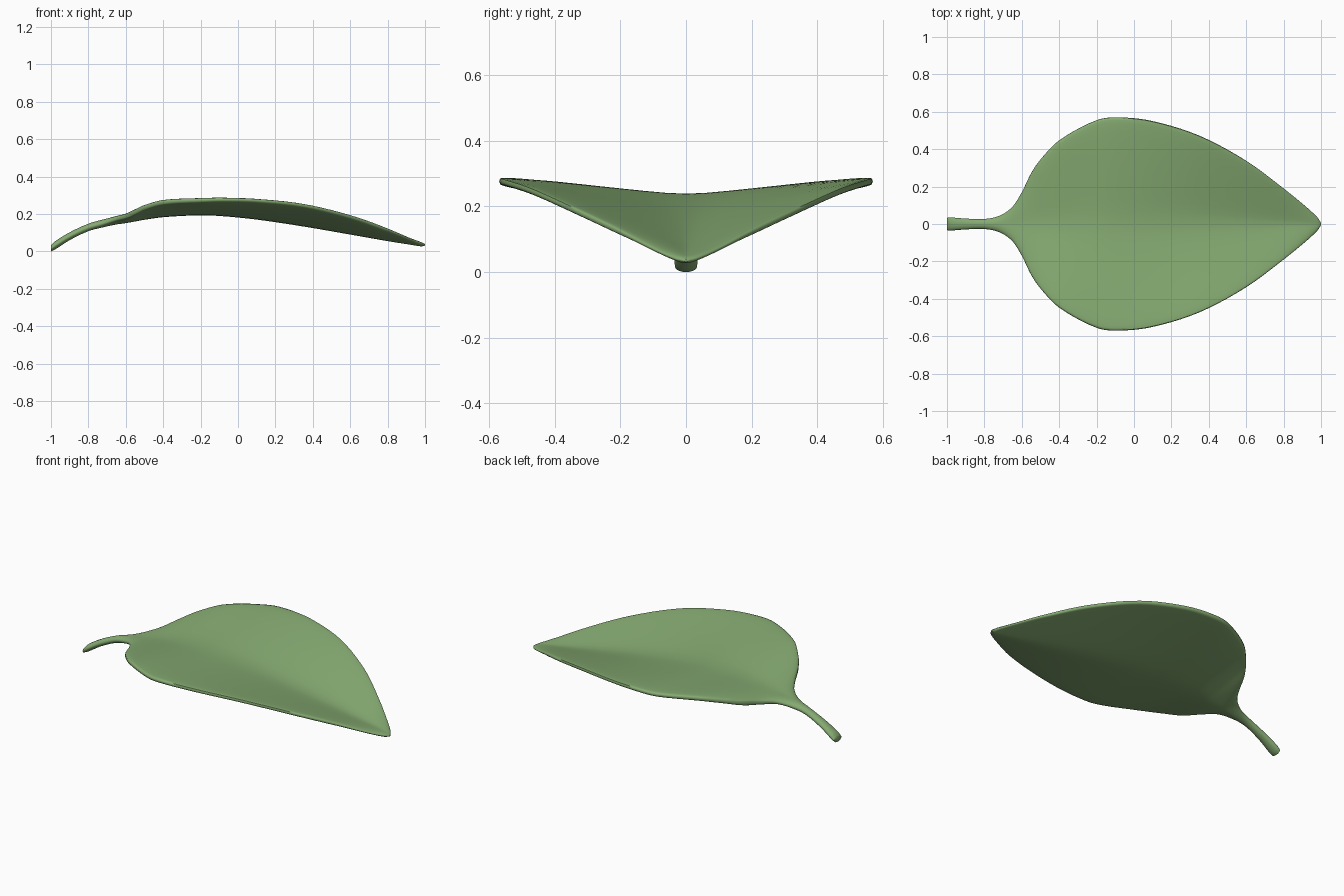
import bpy, bmesh, math

if "Cube" in bpy.data.objects:
    bpy.data.objects.remove(bpy.data.objects["Cube"])

# Stations along the leaf: x, half width, rib height, rim height, half thickness
STATIONS = [
    (-1.00, 0.033, 0.018, 0.018, 0.016),
    (-0.98, 0.035, 0.033, 0.033, 0.022),
    (-0.90, 0.029, 0.083, 0.083, 0.021),
    (-0.80, 0.027, 0.130, 0.130, 0.020),
    (-0.72, 0.044, 0.152, 0.153, 0.021),
    (-0.65, 0.092, 0.168, 0.176, 0.022),
    (-0.60, 0.170, 0.176, 0.190, 0.023),
    (-0.55, 0.272, 0.186, 0.213, 0.024),
    (-0.50, 0.345, 0.195, 0.237, 0.024),
    (-0.40, 0.447, 0.209, 0.265, 0.024),
    (-0.20, 0.555, 0.218, 0.276, 0.023),
    (-0.08, 0.570, 0.212, 0.279, 0.022),
    (0.10, 0.550, 0.192, 0.274, 0.020),
    (0.35, 0.472, 0.154, 0.248, 0.019),
    (0.60, 0.338, 0.110, 0.188, 0.018),
    (0.80, 0.190, 0.073, 0.118, 0.016),
    (0.92, 0.092, 0.052, 0.068, 0.014),
    (0.98, 0.036, 0.040, 0.044, 0.011),
    (1.00, 0.006, 0.037, 0.037, 0.004),
]
RING, STEPS, SOFT = 56, 5, 0.13


def sample(i, t):
    """Smooth interpolation between station i and i + 1, uneven spacing."""
    n = len(STATIONS)
    a, b = STATIONS[i], STATIONS[i + 1]
    p, q = STATIONS[max(i - 1, 0)], STATIONS[min(i + 2, n - 1)]
    d = b[0] - a[0]
    out = [a[0] + d * t]
    for k in range(1, 5):
        ma = (b[k] - p[k]) / (b[0] - p[0]) * d
        mb = (q[k] - a[k]) / (q[0] - a[0]) * d
        out.append((2*t**3 - 3*t*t + 1) * a[k] + (t**3 - 2*t*t + t) * ma
                   + (3*t*t - 2*t**3) * b[k] + (t**3 - t*t) * mb)
    return out


def section(bm, x, w, rib, rim, h):
    """Closed cross-section: round on the stalk, folded slab on the blade."""
    e = 1 - 0.6 * min(1, max(0, (w - 0.03) / 0.2))
    ring = []
    for j in range(RING):
        a = 2 * math.pi * j / RING
        c, s = math.cos(a), math.sin(a)
        fold = (math.hypot(c, SOFT) - SOFT) / (math.hypot(1, SOFT) - SOFT)
        off = 0 if abs(s) < 1e-6 else math.copysign(h * abs(s) ** e, s)
        ring.append(bm.verts.new((x, w * c, rib + (rim - rib) * fold + off)))
    return ring


# Leaf blade and stalk as one loft
bm = bmesh.new()
rows = [sample(i, k / STEPS) for i in range(len(STATIONS) - 1) for k in range(STEPS)]
rows.append(STATIONS[-1])
rings = [section(bm, *r) for r in rows]
for a, b in zip(rings, rings[1:]):
    for j in range(RING):
        k = (j + 1) % RING
        bm.faces.new((a[j], a[k], b[k], b[j]))
bm.faces.new(rings[0])
bm.faces.new(rings[-1])
bmesh.ops.recalc_face_normals(bm, faces=bm.faces)

# Stand on z = 0
low = min(v.co.z for v in bm.verts)
bmesh.ops.translate(bm, verts=bm.verts, vec=(0, 0, -low))

mesh = bpy.data.meshes.new("leaf")
bm.to_mesh(mesh)
bm.free()
leaf = bpy.data.objects.new("leaf", mesh)
bpy.context.collection.objects.link(leaf)

green = bpy.data.materials.new("leaf green")
green.diffuse_color = (0.24, 0.41, 0.17, 1)
green.use_nodes = True
green.node_tree.nodes["Principled BSDF"].inputs["Base Color"].default_value = green.diffuse_color
mesh.materials.append(green)

bpy.context.view_layer.objects.active = leaf
leaf.select_set(True)
bpy.ops.object.shade_smooth_by_angle(angle=math.radians(60))
